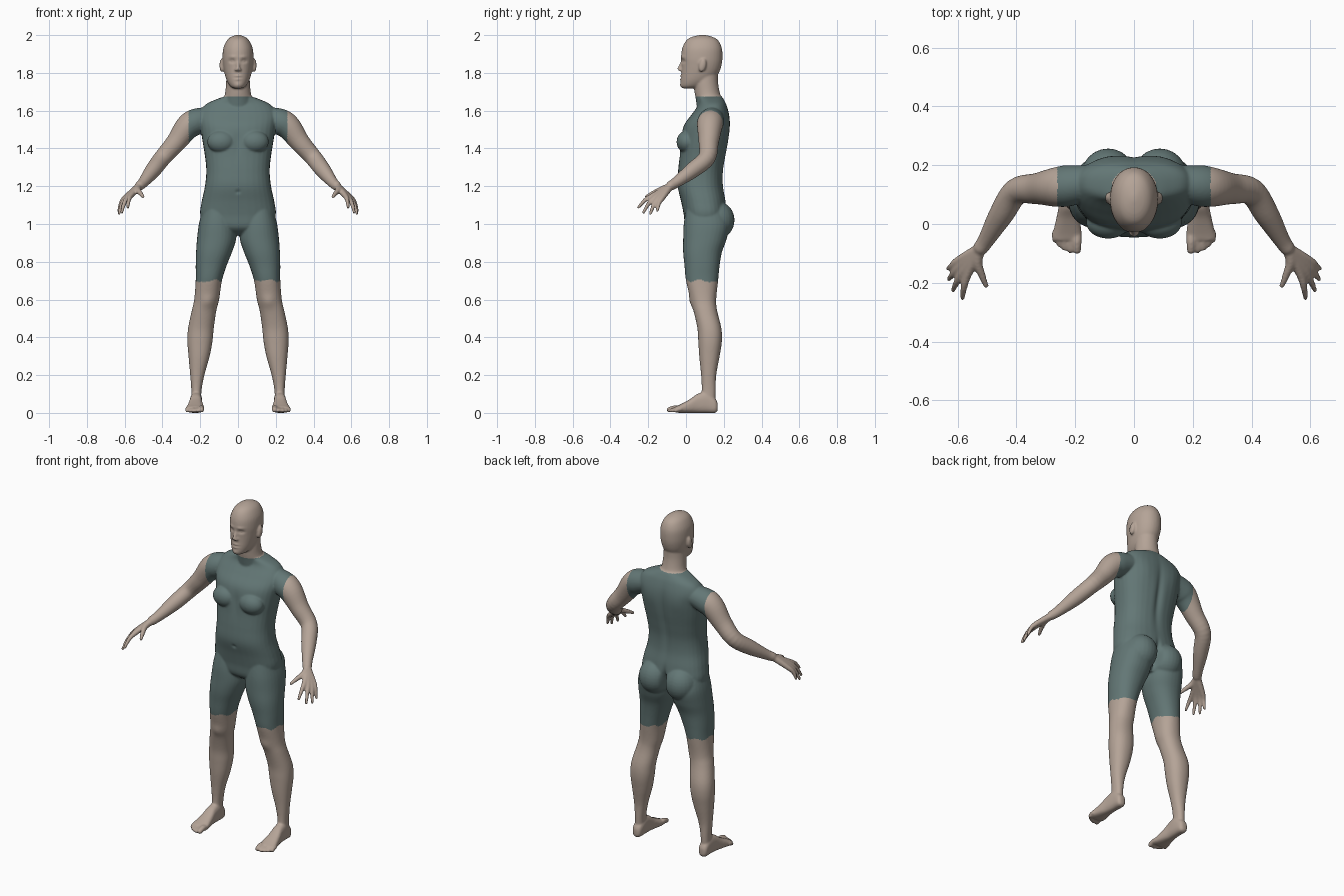
import bpy, bmesh, math
from mathutils import Vector, Matrix

if "Cube" in bpy.data.objects:
    bpy.data.objects.remove(bpy.data.objects["Cube"], do_unlink=True)


def material(name, colour):
    m = bpy.data.materials.new(name)
    m.use_nodes = True
    m.diffuse_color = (*colour, 1)
    m.node_tree.nodes["Principled BSDF"].inputs["Base Color"].default_value = (*colour, 1)
    return m


skin = material("skin", (0.46, 0.37, 0.31))
suit = material("grey green suit", (0.125, 0.185, 0.18))
STEPS, SIDES = 5, 32


def smooth_rows(rows):
    """Catmull-Rom interpolation of number rows."""
    out = []
    for i in range(len(rows) - 1):
        p0, p1, p2 = rows[max(i - 1, 0)], rows[i], rows[i + 1]
        p3 = rows[min(i + 2, len(rows) - 1)]
        for k in range(STEPS):
            t = k / STEPS
            out.append([0.5 * (2 * b + (c - a) * t + (2 * a - 5 * b + 4 * c - d) * t ** 2
                        + (3 * b - a - 3 * c + d) * t ** 3) for a, b, c, d in zip(p0, p1, p2, p3)])
    return out + [list(rows[-1])]


def skin_rings(bm, rings):
    loops = [[bm.verts.new(p) for p in ring] for ring in rings]
    for a, b in zip(loops, loops[1:]):
        for i in range(SIDES):
            j = (i + 1) % SIDES
            bm.faces.new((a[i], a[j], b[j], b[i]))
    bm.faces.new(loops[0])
    bm.faces.new(loops[-1][::-1])


def stack(bm, rows, axis="z", power=2.0):
    """Rounded sections; row = position, x from, x to, depth from, depth to."""
    rings = []
    for t, x0, x1, d0, d1 in smooth_rows(rows):
        ring = []
        for i in range(SIDES):
            a = 2 * math.pi * i / SIDES
            c, s = math.cos(a), math.sin(a)
            x = (x0 + x1) / 2 + (x1 - x0) / 2 * math.copysign(abs(c) ** (2 / power), c)
            d = (d0 + d1) / 2 + (d1 - d0) / 2 * math.copysign(abs(s) ** (2 / power), s)
            ring.append((x, d, t) if axis == "z" else (x, t, d))
        rings.append(ring)
    skin_rings(bm, rings)


def ball(bm, centre, radii, tilt=0):
    m = Matrix.Translation(centre) @ Matrix.Rotation(tilt, 4, "X") @ Matrix.Diagonal((*radii, 1))
    bmesh.ops.create_uvsphere(bm, u_segments=24, v_segments=16, radius=1, matrix=m)


def tube(bm, rows):
    """Round limb; row = x, y, z, radius."""
    rows = smooth_rows(rows)
    rings = []
    for i, (x, y, z, r) in enumerate(rows):
        ahead = Vector(rows[min(i + 1, len(rows) - 1)][:3])
        turn = (ahead - Vector(rows[max(i - 1, 0)][:3])).to_track_quat("Z", "Y")
        rings.append([Vector((x, y, z)) + turn @ Vector((r * math.cos(a), r * math.sin(a), 0))
                      for a in (2 * math.pi * k / SIDES for k in range(SIDES))])
    skin_rings(bm, rings)
    for x, y, z, r in (rows[0], rows[-1]):
        ball(bm, (x, y, z), (r, r, r))


bm = bmesh.new()

# Arm
tube(bm, [(.16, .14, 1.56, .06), (.225, .13, 1.54, .07), (.27, .125, 1.51, .066),
          (.33, .12, 1.43, .053), (.40, .11, 1.35, .046), (.45, .035, 1.285, .042),
          (.50, -.05, 1.222, .029), (.52, -.08, 1.203, .026)])
# Fingers, each running from the wrist through its knuckle
fingers = [((.565, -.17, 1.153), (.583, -.252, 1.088)), ((.58, -.158, 1.146), (.615, -.225, 1.062)),
           ((.591, -.143, 1.14), (.630, -.188, 1.055)), ((.598, -.125, 1.138), (.632, -.152, 1.07))]
wrist = Vector((.525, -.085, 1.198))
for knuckle, tip in fingers:
    k, t = Vector(knuckle), Vector(tip)
    mid = (k + t) / 2 + Vector((.004, -.004, .007))
    tube(bm, [(*wrist, .02), (*k, .0145), (*mid, .0115), (*t, .008)])
tube(bm, [(*wrist, .02), (.532, -.13, 1.182, .017), (.517, -.175, 1.163, .0125), (.503, -.21, 1.145, .009)])

# Leg
stack(bm, [(1.08, .03, .185, 0, .2), (1.0, .012, .207, -.012, .23), (.92, .01, .217, -.015, .215),
           (.85, .032, .222, -.015, .19), (.78, .06, .224, -.008, .178), (.7, .085, .224, 0, .17),
           (.6, .1, .232, .025, .16), (.54, .115, .245, .04, .165), (.45, .128, .264, .06, .187),
           (.38, .135, .268, .065, .19), (.3, .15, .262, .07, .178), (.2, .178, .253, .08, .16),
           (.12, .193, .247, .083, .157), (.05, .195, .247, .075, .155)], power=2.2)
# Foot and toes
stack(bm, [(.168, .21, .235, .015, .05), (.155, .195, .248, 0, .075), (.11, .19, .252, 0, .11),
           (.06, .19, .256, 0, .1), (.02, .185, .264, 0, .072), (-.03, .178, .275, 0, .045),
           (-.055, .18, .277, .002, .034)], axis="y", power=2.6)
for x, tip, r in ((.194, -.088, .016), (.217, -.09, .011), (.236, -.082, .011),
                  (.253, -.07, .011), (.269, -.054, .011)):
    tube(bm, [(x, -.03, .02, r), (x, (tip - .03) / 2, r + .008, r), (x, tip, r, r * .9)])

# Breast, buttock, ear, nostril wing
ball(bm, (.088, .005, 1.435), (.075, .055, .06))
ball(bm, (.088, .165, 1.02), (.092, .092, .1))
ball(bm, (.086, .087, 1.84), (.012, .02, .036), -.2)
ball(bm, (.009, -.03, 1.817), (.009, .011, .008))

# Other side
twin = bmesh.ops.duplicate(bm, geom=bm.verts[:] + bm.edges[:] + bm.faces[:])["geom"]
for v in twin:
    if isinstance(v, bmesh.types.BMVert):
        v.co.x = -v.co.x

# Torso
torso = [(.94, .08, .05, .16), (.98, .17, .0, .2), (1.05, .2, -.012, .215), (1.12, .192, -.026, .21),
         (1.2, .175, -.045, .197), (1.28, .168, -.042, .197), (1.36, .175, -.034, .21),
         (1.44, .188, -.028, .224), (1.52, .2, -.012, .231), (1.58, .205, .03, .228),
         (1.63, .175, .065, .215), (1.66, .115, .068, .2), (1.675, .07, .06, .19)]
# Neck and head
neck = [(1.6, .08, .06, .2), (1.66, .075, .052, .19), (1.70, .067, .045, .178),
        (1.75, .063, .04, .17), (1.8, .06, .04, .17)]
head = [(1.718, .022, -.018, .06), (1.73, .042, -.027, .1), (1.76, .06, -.028, .145),
        (1.8, .072, -.025, .174), (1.84, .079, -.024, .188), (1.88, .082, -.026, .193),
        (1.93, .078, -.02, .19), (1.97, .06, .0, .172), (1.99, .038, .03, .142), (2.001, .008, .075, .1)]
for rows, power in ((torso, 2.4), (neck, 2), (head, 2.1)):
    stack(bm, [(z, -w, w, f, b) for z, w, f, b in rows], power=power)
# Nose
tube(bm, [(0, -.018, 1.868, .007), (0, -.026, 1.845, .008), (0, -.035, 1.822, .0105)])

bmesh.ops.recalc_face_normals(bm, faces=bm.faces[:])
mesh = bpy.data.meshes.new("body")
bm.to_mesh(mesh)
bm.free()
body = bpy.data.objects.new("body", mesh)
bpy.context.collection.objects.link(body)

# Fuse the parts into one soft surface
fuse = body.modifiers.new("fuse", "REMESH")
fuse.mode, fuse.voxel_size = "VOXEL", .0055
soften = body.modifiers.new("soften", "SMOOTH")
soften.factor, soften.iterations = .5, 5
fused = bpy.data.meshes.new_from_object(body.evaluated_get(bpy.context.evaluated_depsgraph_get()))
body.modifiers.clear()
body.data = fused
bpy.data.meshes.remove(mesh)
fused.name = "body"

# Sculpted dents and swells: centre, radii, push along y (mirrored in x)
marks = [
    ((.031, -.015, 1.862), (.016, .04, .009), .011),    # eye socket
    ((.031, -.015, 1.862), (.009, .04, .005), -.006),   # eyelid
    ((.03, -.02, 1.885), (.02, .04, .007), -.004),      # brow
    ((0, -.03, 1.783), (.018, .03, .005), -.005),       # upper lip
    ((0, -.03, 1.766), (.016, .03, .005), -.005),       # lower lip
    ((0, -.03, 1.775), (.02, .03, .003), .004),         # mouth line
    ((0, -.03, 1.735), (.016, .03, .012), -.004),       # chin
    ((.087, .08, 1.845), (.03, .012, .018), .003),      # ear hollow
    ((0, .24, 1.0), (.014, .1, .07), -.05),             # cleft
    ((0, .22, 1.38), (.02, .06, .17), -.012),           # spine
    ((.1, .23, 1.52), (.06, .05, .07), .006),           # shoulder blade
    ((0, -.04, 1.43), (.02, .05, .06), .006),           # breastbone
    ((0, -.045, 1.17), (.012, .03, .01), .006),         # navel
    ((.16, .03, .59), (.035, .04, .035), -.008),        # kneecap
]
for v in fused.vertices:
    x, y, z = abs(v.co.x), v.co.y, v.co.z
    for c, r, push in marks:
        d = sum(((p - q) / s) ** 2 for p, q, s in zip((x, y, z), c, r))
        if d < 9:
            v.co.y += push * math.exp(-d)
    v.co.z = max(v.co.z, 0)

# Suit covers trunk, short sleeves and thighs
fused.materials.clear()
fused.materials.append(skin)
fused.materials.append(suit)
for p in fused.polygons:
    x, y, z = p.center
    hem = .7 + .007 * math.sin(45 * x + 60 * y)
    sleeve = abs(x) < .26 or z < .95
    p.material_index = int(hem < z < 1.675 and sleeve)
    p.use_smooth = True
